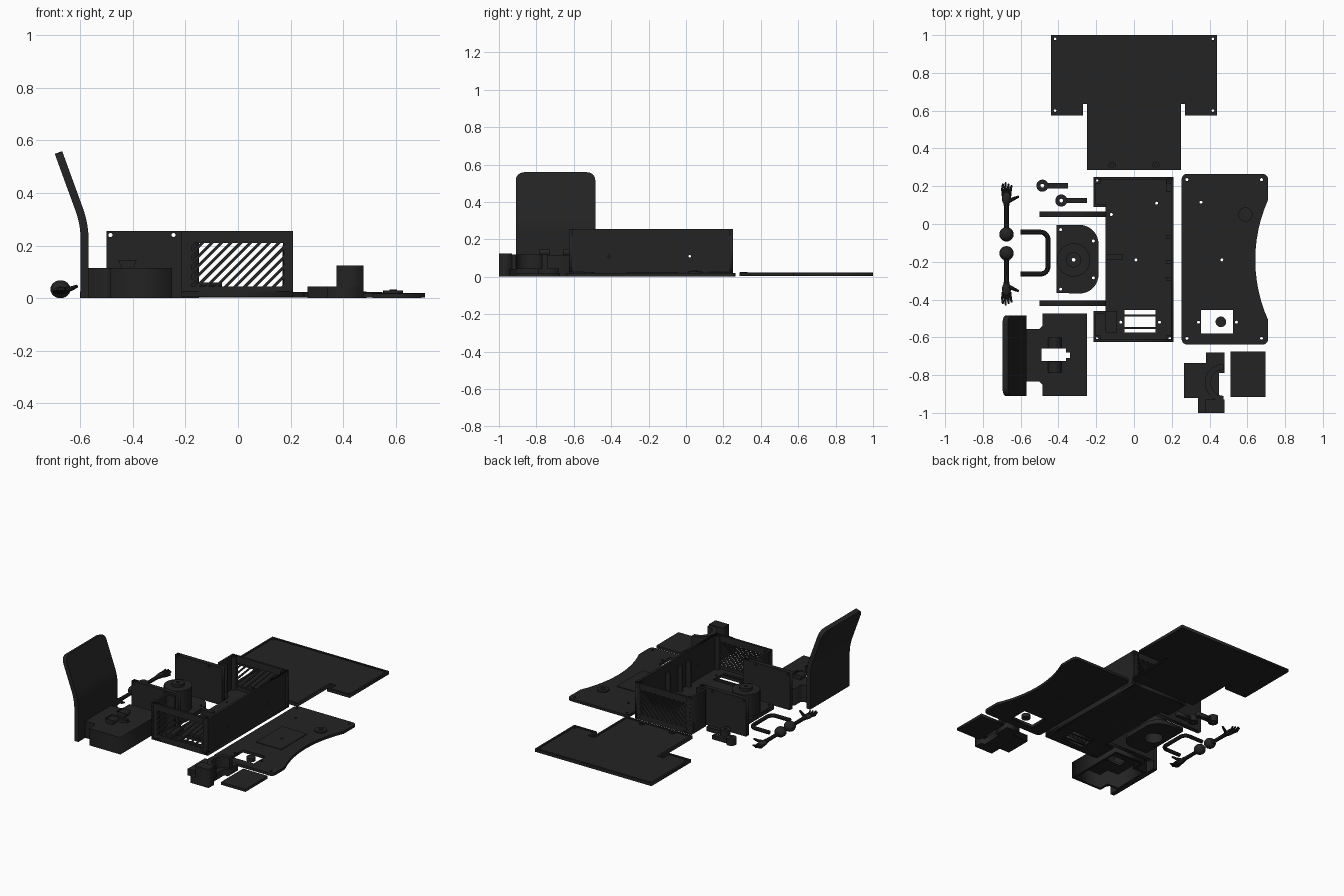
import bpy, bmesh, math
from mathutils import Vector

if "Cube" in bpy.data.objects:
    bpy.data.objects.remove(bpy.data.objects["Cube"])

mat = bpy.data.materials.new("charcoal")
mat.diffuse_color = (0.017, 0.017, 0.017, 1)
mat.use_nodes = True
mat.node_tree.nodes["Principled BSDF"].inputs["Base Color"].default_value = mat.diffuse_color


def finish(name, mesh, smooth=False):
    ob = bpy.data.objects.new(name, mesh)
    bpy.context.collection.objects.link(ob)
    mesh.materials.clear()
    mesh.materials.append(mat)
    if smooth:
        bpy.ops.object.select_all(action='DESELECT')
        ob.select_set(True)
        bpy.context.view_layer.objects.active = ob
        bpy.ops.object.shade_smooth_by_angle(angle=math.radians(35))
    return ob


def curve_mesh(cu):
    tmp = bpy.data.objects.new("tmp", cu)
    bpy.context.collection.objects.link(tmp)
    dg = bpy.context.evaluated_depsgraph_get()
    me = bpy.data.meshes.new_from_object(tmp.evaluated_get(dg))
    bpy.data.objects.remove(tmp)
    return me


def plate(name, loops, lo, hi, axis='z', cuts=(), warp=None, smooth=False):
    """Extrude an outline with holes (first loop is the outside) along an axis."""
    cu = bpy.data.curves.new(name, 'CURVE')
    cu.dimensions, cu.fill_mode, cu.extrude = '2D', 'BOTH', (hi - lo) / 2
    for loop in loops:
        sp = cu.splines.new('POLY')
        sp.points.add(len(loop) - 1)
        for p, (u, v) in zip(sp.points, loop):
            p.co = (u, v, 0, 1)
        sp.use_cyclic_u = True
    me = curve_mesh(cu)
    bm = bmesh.new()
    bm.from_mesh(me)
    bmesh.ops.remove_doubles(bm, verts=bm.verts, dist=1e-5)
    for c in cuts:
        bmesh.ops.bisect_plane(bm, geom=bm.verts[:] + bm.edges[:] + bm.faces[:],
                               plane_co=(0, c, 0), plane_no=(0, 1, 0))
    for v in bm.verts:
        u, t, w = v.co.x, v.co.y, v.co.z + (lo + hi) / 2
        v.co = {'z': (u, t, w), 'y': (u, w, t), 'x': (w, u, t)}[axis]
        if warp:
            v.co = warp(v.co)
    bmesh.ops.recalc_face_normals(bm, faces=bm.faces)
    bm.to_mesh(me)
    bm.free()
    return finish(name, me, smooth)


def tube(name, pts, radii):
    """Round rod through points, one radius for each point."""
    cu = bpy.data.curves.new(name, 'CURVE')
    cu.dimensions, cu.bevel_depth, cu.bevel_resolution, cu.use_fill_caps = '3D', 1, 3, True
    sp = cu.splines.new('POLY')
    sp.points.add(len(pts) - 1)
    for p, co, r in zip(sp.points, pts, radii):
        p.co, p.radius = (*co, 1), r
    return finish(name, curve_mesh(cu), True)


def ball(name, c, s):
    me = bpy.data.meshes.new(name)
    bm = bmesh.new()
    bmesh.ops.create_uvsphere(bm, u_segments=20, v_segments=12, radius=1)
    for v in bm.verts:
        v.co = Vector(c) + Vector(v.co[i] * s[i] for i in range(3))
    bm.to_mesh(me)
    bm.free()
    return finish(name, me, True)


def rect(x0, y0, x1, y1):
    return [(x0, y0), (x1, y0), (x1, y1), (x0, y1)]


def circ(x, y, r, n=24, a0=0, a1=360):
    m = n if a1 - a0 == 360 else n - 1
    return [(x + r * math.cos(math.radians(a0 + (a1 - a0) * i / m)),
             y + r * math.sin(math.radians(a0 + (a1 - a0) * i / m))) for i in range(n)]


def rrect(x0, y0, x1, y1, r):
    return (circ(x0 + r, y0 + r, r, 6, 180, 270) + circ(x1 - r, y0 + r, r, 6, 270, 360)
            + circ(x1 - r, y1 - r, r, 6, 0, 90) + circ(x0 + r, y1 - r, r, 6, 90, 180))


def box(name, x0, y0, z0, x1, y1, z1):
    return plate(name, [rect(x0, y0, x1, y1)], z0, z1)


def holes(pts, r=0.008):
    return [circ(x, y, r, 12) for x, y in pts]


def clip(poly, a, b, c):
    """Keep the part of a polygon where a*x + b*y <= c."""
    out = []
    for p, q in zip(poly, poly[1:] + poly[:1]):
        d, e = a * p[0] + b * p[1] - c, a * q[0] + b * q[1] - c
        if d <= 0:
            out.append(p)
        if d * e < 0:
            out.append(tuple(p[i] + (q[i] - p[i]) * d / (d - e) for i in (0, 1)))
    return out


# Diagonal vent slots shared by the two end walls
slots = []
for i in range(14):
    t = -0.375 + i * 0.0365
    s = clip(clip(rect(-0.175, 0.045, 0.175, 0.21), 1, -1, t + 0.021), -1, 1, -t)
    if len(s) > 2:
        slots.append(s)

# Open case: floor, end walls, side walls
corners = [(-0.197, -0.607), (0.19, -0.607), (0.19, 0.232), (-0.197, 0.232)]
floor = [(-0.215, -0.625), (0.21, -0.625), (0.21, 0.25), (-0.215, 0.25),
         (-0.215, 0.09), (-0.15, 0.09), (-0.15, -0.46), (-0.215, -0.46)]
spots = [(-0.12, 0.05), (0.12, 0.11), (0.01, -0.19), (-0.07, -0.52), (0.135, -0.52)]
plate("case_floor", [floor, rect(-0.05, -0.575, 0.115, -0.455)] + holes(corners + spots), 0.005, 0.025)
for y in (-0.55, -0.485):
    box("floor_slot_bar", -0.055, y - 0.005, 0.005, 0.12, y + 0.005, 0.025)
for name, y in (("case_front_wall", -0.625), ("case_back_wall", 0.235)):
    plate(name, [rect(-0.215, 0.005, 0.21, 0.255)] + slots, y, y + 0.015, 'y')
plate("case_right_wall", [rect(-0.625, 0.005, 0.25, 0.255)] + holes([(-0.41, 0.11), (0.02, 0.11)], 0.007),
      0.195, 0.21, 'x')
for y0, y1, yr in ((0.09, 0.25, 0.09), (-0.625, -0.46, -0.475)):
    box("case_left_wall", -0.215, y0, 0.005, -0.2, y1, 0.255)
    box("case_left_return", -0.215, yr, 0.005, -0.15, yr + 0.015, 0.255)
for x, y in corners:
    plate("case_screw_post", [rect(x - 0.018, y - 0.018, x + 0.02, y + 0.018), circ(x, y, 0.008, 12)], 0.02, 0.25)
box("floor_stub", -0.15, -0.19, 0.02, -0.06, -0.16, 0.06)
box("floor_block", -0.15, -0.575, 0.02, -0.09, -0.46, 0.05)
for y0, y1 in ((0.17, 0.235), (-0.08, -0.06), (-0.21, -0.19), (-0.3, -0.28)):
    box("wall_rib", 0.17, y0, 0.02, 0.2, y1, 0.2)

# Upright side panels
for y in (-0.435, 0.037):
    plate("side_panel", [rect(-0.5, 0, -0.148, 0.255)] + holes([(-0.485, 0.24), (-0.245, 0.24)]), y, y + 0.03, 'y')

# T-shaped lid with a raised rim
tee = [(-0.25, 0.285), (0.25, 0.285), (0.25, 0.635), (0.27, 0.635), (0.27, 0.575), (0.44, 0.575), (0.44, 1),
       (-0.44, 1), (-0.44, 0.575), (-0.27, 0.575), (-0.27, 0.635), (-0.25, 0.635)]
tee_in = [(-0.237, 0.298), (0.237, 0.298), (0.237, 0.648), (0.283, 0.648), (0.283, 0.588), (0.427, 0.588),
          (0.427, 0.987), (-0.427, 0.987), (-0.427, 0.588), (-0.283, 0.588), (-0.283, 0.648), (-0.237, 0.648)]
plate("tee_lid", [tee] + holes([(x, y) for x in (-0.418, 0.418) for y in (0.6, 0.98)], 0.007), 0.003, 0.018)
plate("tee_lid_rim", [tee, tee_in], 0.018, 0.024)
for x in (-0.115, 0.115):
    plate("tee_lid_boss", [circ(x, 0.31, 0.02), circ(x, 0.31, 0.008, 12)], 0.018, 0.026)

# Curved top cover with a scooped right edge
R, cy = 0.78, -0.19
scoop = [(0.642 + R * (1 - math.cos(a)), cy + R * math.sin(a)) for a in
         (math.radians(-24 + 4 * i) for i in range(13))]
cover = (circ(0.28, -0.61, 0.028, 6, 180, 270) + circ(0.682, -0.61, 0.028, 6, 270, 360) + scoop
         + circ(0.682, 0.237, 0.028, 6, 0, 90) + circ(0.28, 0.237, 0.028, 6, 90, 180))
plate("scooped_cover", [cover, rect(0.355, -0.58, 0.525, -0.455)]
      + holes([(0.28, 0.235), (0.675, 0.235), (0.28, -0.605), (0.675, -0.605), (0.355, 0.115), (0.465, -0.19),
               (0.342, -0.52), (0.542, -0.52)]), 0.002, 0.02)
plate("cover_panel", [rect(0.36, -0.32, 0.55, -0.04), circ(0.465, -0.19, 0.008, 12)], 0.02, 0.024)
plate("cover_knob", [circ(0.59, 0.05, 0.038)], 0.018, 0.029, smooth=True)
plate("cover_knob_cap", [circ(0.59, 0.05, 0.015)], 0.028, 0.033, smooth=True)
plate("loose_button", [circ(0.46, -0.518, 0.028)], 0, 0.025, smooth=True)
box("small_plate", 0.512, -0.915, 0, 0.697, -0.675, 0.018)

# Cradle bracket
plate("cradle_base", [[(0.265, -0.92), (0.34, -0.92), (0.34, -1), (0.478, -1), (0.478, -0.94), (0.45, -0.94),
                       (0.45, -0.79), (0.478, -0.79), (0.478, -0.68), (0.38, -0.68), (0.38, -0.735),
                       (0.265, -0.735)]], 0, 0.045)
box("cradle_post", 0.375, -1, 0.04, 0.478, -0.93, 0.125)
plate("cradle_ring", [circ(0.475, -0.84, 0.1, 16, 90, 270) + circ(0.475, -0.84, 0.07, 16, 270, 90)],
      0.04, 0.12, smooth=True)

# Seat shell
seat = [(-0.57, -0.555), (-0.5, -0.555), (-0.485, -0.54), (-0.485, -0.475), (-0.25, -0.475), (-0.25, -0.91),
        (-0.485, -0.91), (-0.485, -0.85), (-0.5, -0.835), (-0.57, -0.835)]
seat_in = [(-0.555, -0.57), (-0.47, -0.57), (-0.47, -0.49), (-0.265, -0.49), (-0.265, -0.895),
           (-0.47, -0.895), (-0.47, -0.82), (-0.555, -0.82)]
plate("seat_skirt", [seat, seat_in], 0, 0.105)
plate("seat_top", [seat, [(-0.49, -0.725), (-0.36, -0.725), (-0.36, -0.71), (-0.34, -0.71), (-0.34, -0.68),
                          (-0.36, -0.68), (-0.36, -0.66), (-0.49, -0.66)]], 0.1, 0.115)
for y0, y1 in ((-0.785, -0.727), (-0.658, -0.6)):
    plate("seat_cross_block", [[(-0.44, 0.11), (-0.4, 0.11), (-0.385, 0.145), (-0.455, 0.145)]], y0, y1, 'y')


# Leaning backrest, flat outline rolled over a bend
def lean(p):
    s, n, rad, top = p.z, p.x, 0.344, math.radians(20)
    a = min(max((s - 0.22) / rad, 0), top)
    rest = max(s - 0.22 - rad * top, 0)
    x = -0.583 - rad * (1 - math.cos(a)) - rest * math.sin(a)
    z = min(s, 0.22) + rad * math.sin(a) + rest * math.cos(a)
    return Vector((x + n * math.cos(a), p.y, z + n * math.sin(a)))


back = [(-0.91, 0), (-0.485, 0)] + circ(-0.53, 0.525, 0.045, 8, 0, 90) + circ(-0.865, 0.525, 0.045, 8, 90, 180)
plate("backrest", [back], -0.015, 0.015, 'x', [0.22 + 0.015 * i for i in range(9)], lean, True)

# Turntable plate with stepped drum
turn = ([(-0.41, -0.365), (-0.29, -0.368)] + circ(-0.288, -0.268, 0.1, 10, 270, 360)
        + circ(-0.288, -0.105, 0.1, 10, 0, 90) + [(-0.41, -0.005)])
plate("turntable_plate", [turn, circ(-0.32, -0.19, 0.06)]
      + holes([(-0.388, -0.03), (-0.388, -0.345), (-0.215, -0.09), (-0.215, -0.285)]), 0, 0.03)
plate("turntable_drum", [circ(-0.32, -0.19, 0.088, 32), circ(-0.32, -0.19, 0.06, 32)], 0.03, 0.15, smooth=True)
plate("turntable_cap", [circ(-0.32, -0.19, 0.088, 32), circ(-0.32, -0.19, 0.01, 12)], 0.15, 0.18, smooth=True)
plate("turntable_hub", [circ(-0.32, -0.19, 0.04), circ(-0.32, -0.19, 0.01, 12)], 0.18, 0.2, smooth=True)

# Flat U handle
u_path = ([(-0.6, -0.265)] + circ(-0.495, -0.225, 0.04, 7, 270, 360) + circ(-0.495, -0.083, 0.04, 7, 0, 90)
          + [(-0.6, -0.043)])
tube("u_handle", [(x, y, 0.013) for x, y in u_path], [0.013] * len(u_path))

# Two levers, each a round head on an arm
for x, y in ((-0.485, 0.203), (-0.385, 0.124)):
    plate("lever_head", [circ(x, y, 0.032), circ(x, y, 0.01, 12)], 0, 0.045, smooth=True)
    box("lever_arm", x + 0.027, y - 0.014, 0, x + 0.135, y + 0.014, 0.028)

# Mirrored pair of jointed arms with hands
for s in (1, -1):
    def P(x, d, z):
        return (-0.675 + x, -0.105 + s * d, z)
    ball("shoulder_ball", P(0, 0.05, 0.034), (0.038, 0.038, 0.034))
    tube("arm_rod", [P(0, d, 0.03) for d in (0.07, 0.1, 0.19, 0.215)], [0.018, 0.012, 0.013, 0.016])
    ball("palm", P(0, 0.24, 0.028), (0.024, 0.036, 0.015))
    tube("thumb", [P(0.01, 0.225, 0.03), P(0.04, 0.24, 0.036), P(0.064, 0.25, 0.046)], [0.011, 0.009, 0.006])
    for i in range(4):
        x = -0.018 + 0.012 * i
        tube("finger", [P(x, 0.255, 0.028), P(x * 1.2, 0.29, 0.024), P(x * 1.3 + 0.004, 0.325 - 0.008 * abs(i - 1), 0.034)],
             [0.008, 0.007, 0.005])
